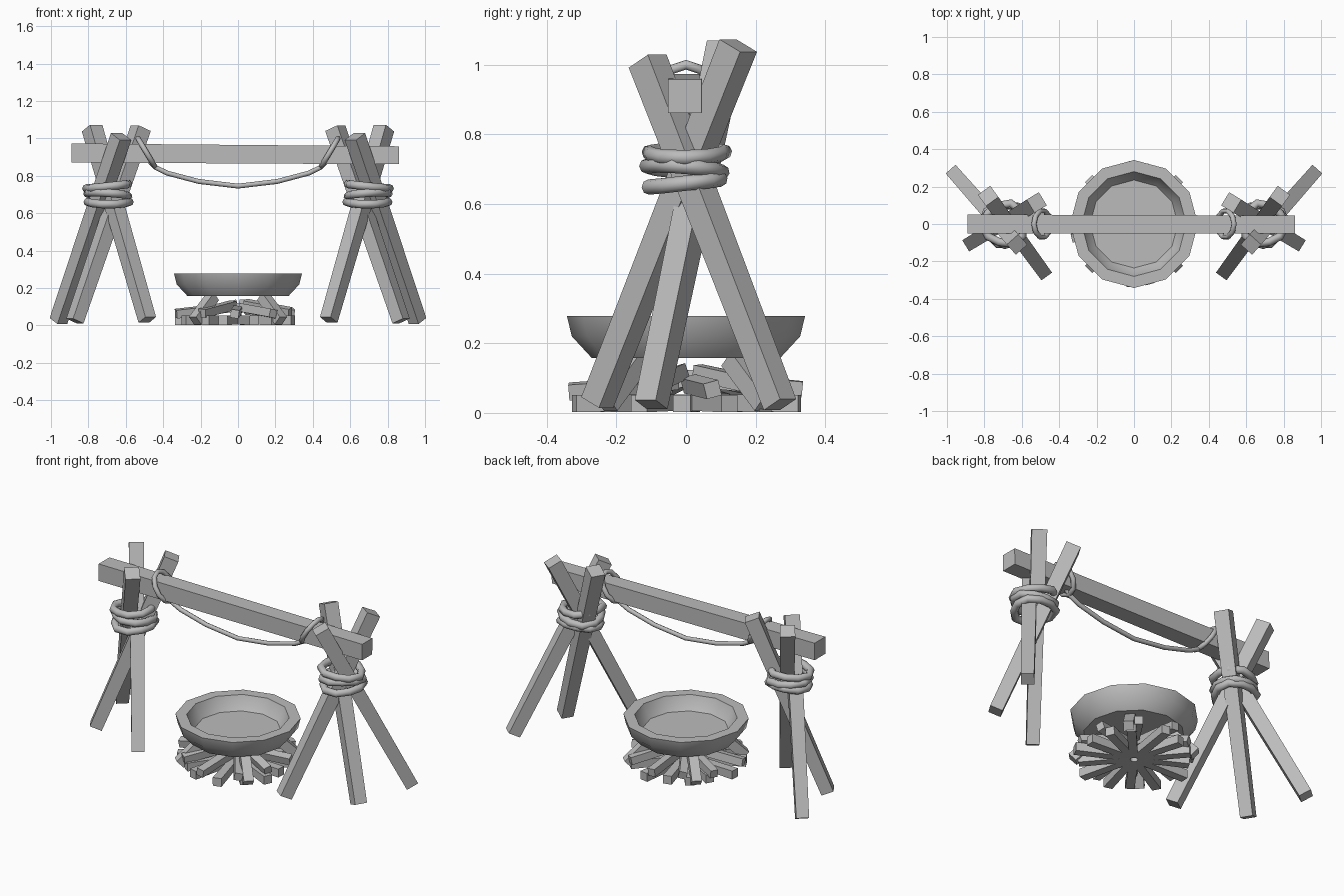
import bpy, bmesh, random
from math import sin, cos, pi, radians
from mathutils import Vector

random.seed(4)
cube = bpy.data.objects.get("Cube")
if cube:
    bpy.data.objects.remove(cube, do_unlink=True)

grey = bpy.data.materials.new("plain grey")
grey.use_nodes = True
grey.diffuse_color = (0.5, 0.5, 0.5, 1)
grey.node_tree.nodes["Principled BSDF"].inputs["Base Color"].default_value = (0.5, 0.5, 0.5, 1)


def add_object(name, data):
    ob = bpy.data.objects.new(name, data)
    bpy.context.collection.objects.link(ob)
    data.materials.append(grey)
    return ob


def select_only(ob):
    bpy.ops.object.select_all(action='DESELECT')
    ob.select_set(True)
    bpy.context.view_layer.objects.active = ob


def finish_mesh(name, bm):
    bmesh.ops.recalc_face_normals(bm, faces=bm.faces)
    mesh = bpy.data.meshes.new(name)
    bm.to_mesh(mesh)
    bm.free()
    return add_object(name, mesh)


def add_beam(bm, a, b, w0, w1, roll=0.0):
    """Square timber from a to b, with widths w0 and w1 at its ends."""
    a, b = Vector(a), Vector(b)
    d = (b - a).normalized()
    side = d.cross(Vector((0, 0, 1))).normalized()
    up = side.cross(d)
    rings = []
    for p, w in ((a, w0), (b, w1)):
        ring = []
        for k in range(4):
            t = pi / 4 + k * pi / 2 + roll
            ring.append(bm.verts.new(p + (side * cos(t) + up * sin(t)) * w * 0.7071))
        rings.append(ring)
    bm.faces.new(rings[0])
    bm.faces.new(rings[1][::-1])
    for k in range(4):
        j = (k + 1) % 4
        bm.faces.new((rings[0][k], rings[0][j], rings[1][j], rings[1][k]))


def beam(name, *args):
    bm = bmesh.new()
    add_beam(bm, *args)
    return finish_mesh(name, bm)


def rope(name, points, radius, cyclic=False):
    """Round rope through the points, turned into a smooth mesh."""
    curve = bpy.data.curves.new(name, 'CURVE')
    curve.dimensions = '3D'
    curve.bevel_depth = radius
    curve.bevel_resolution = 2
    curve.use_fill_caps = True
    spline = curve.splines.new('POLY')
    spline.points.add(len(points) - 1)
    for pt, co in zip(spline.points, points):
        pt.co = (*co, 1)
    spline.use_cyclic_u = cyclic
    ob = add_object(name, curve)
    select_only(ob)
    bpy.ops.object.convert(target='MESH')
    bpy.ops.object.shade_smooth_by_angle(angle=radians(50))


# Two mirrored tripods with rope lashings
LEGS = {
    "back_leg": ((0.96, 0.27, 0.024), (0.625, -0.11, 1.01)),
    "front_leg": ((0.485, -0.255, 0.03), (0.78, 0.15, 1.055)),
    "outer_leg": ((0.872, -0.10, 0.024), (0.52, 0.115, 1.055)),
}
for s, label in ((1, "left"), (-1, "right")):
    for leg, (foot, top) in LEGS.items():
        beam(f"{label}_{leg}", (s * foot[0], *foot[1:]), (s * top[0], *top[1:]), 0.07, 0.082)
    for i, z in enumerate((0.66, 0.70, 0.745)):
        ring = []
        for k in range(10):
            t = k * pi / 5 + i * 0.3
            r = 0.108 + 0.008 * sin(3 * t + i)
            tilt = 0.012 * sin(t + 2.4 * i)
            ring.append((s * (0.692 + (r + 0.004) * cos(t)), r * sin(t), z + tilt))
        rope(f"{label}_lashing_{i + 1}", ring, 0.022, True)

    # Rope loop slung over the crossbar
    loop = []
    for k in range(10):
        t = k * pi / 5
        loop.append((s * (0.49 + 0.045 * cos(t)), 0.072 * sin(t), 0.925 + 0.075 * cos(t)))
    rope(f"{label}_hanger_loop", loop, 0.014, True)

# Crossbar
beam("crossbar", (-0.89, 0, 0.922), (0.86, -0.003, 0.91), 0.102, 0.096)

# Sagging rope below the crossbar
half = [(0.47, 0.875), (0.44, 0.845), (0.38, 0.815), (0.21, 0.77)]
sag = [(-x, 0, z) for x, z in half] + [(0, 0, 0.745)] + [(x, 0, z) for x, z in half[::-1]]
rope("hanging_rope", sag, 0.013)

# Bowl: lathed profile with a thick rim
SIDES = 12
profile = [(0.27, 0.157), (0.328, 0.22), (0.342, 0.278), (0.28, 0.278), (0.262, 0.235), (0.235, 0.2)]
bm = bmesh.new()
rings = [[bm.verts.new((r * cos(2 * pi * k / SIDES), r * sin(2 * pi * k / SIDES), z))
          for k in range(SIDES)] for r, z in profile]
for low, high in zip(rings, rings[1:]):
    for k in range(SIDES):
        j = (k + 1) % SIDES
        bm.faces.new((low[k], low[j], high[j], high[k]))
bm.faces.new(rings[0][::-1])
bm.faces.new(rings[-1])
bowl = finish_mesh("bowl", bm)
select_only(bowl)
bpy.ops.object.shade_smooth_by_angle(angle=radians(35))


def radial(angle, r, z):
    return (r * cos(angle), r * sin(angle), z)


# Fire wood: flat spokes, a raised layer, and four leaning props
bm = bmesh.new()
for k in range(14):
    a = 2 * pi * k / 14 + random.uniform(-0.08, 0.08)
    add_beam(bm, radial(a, random.uniform(0.29, 0.34), 0.027), radial(a, 0.02, 0.03), 0.05, 0.045)
finish_mesh("ground_logs", bm)

bm = bmesh.new()
for k in range(10):
    a = 2 * pi * k / 10 + 0.25 + random.uniform(-0.1, 0.1)
    add_beam(bm, radial(a, random.uniform(0.3, 0.34), random.uniform(0.06, 0.075)),
             radial(a, 0.04, random.uniform(0.08, 0.12)), 0.045, 0.045, random.uniform(-0.3, 0.3))
finish_mesh("upper_logs", bm)

bm = bmesh.new()
for k in range(4):
    a = pi / 4 + k * pi / 2
    add_beam(bm, radial(a, 0.325, 0.026), radial(a, 0.19, 0.155), 0.055, 0.055)
finish_mesh("leaning_logs", bm)
